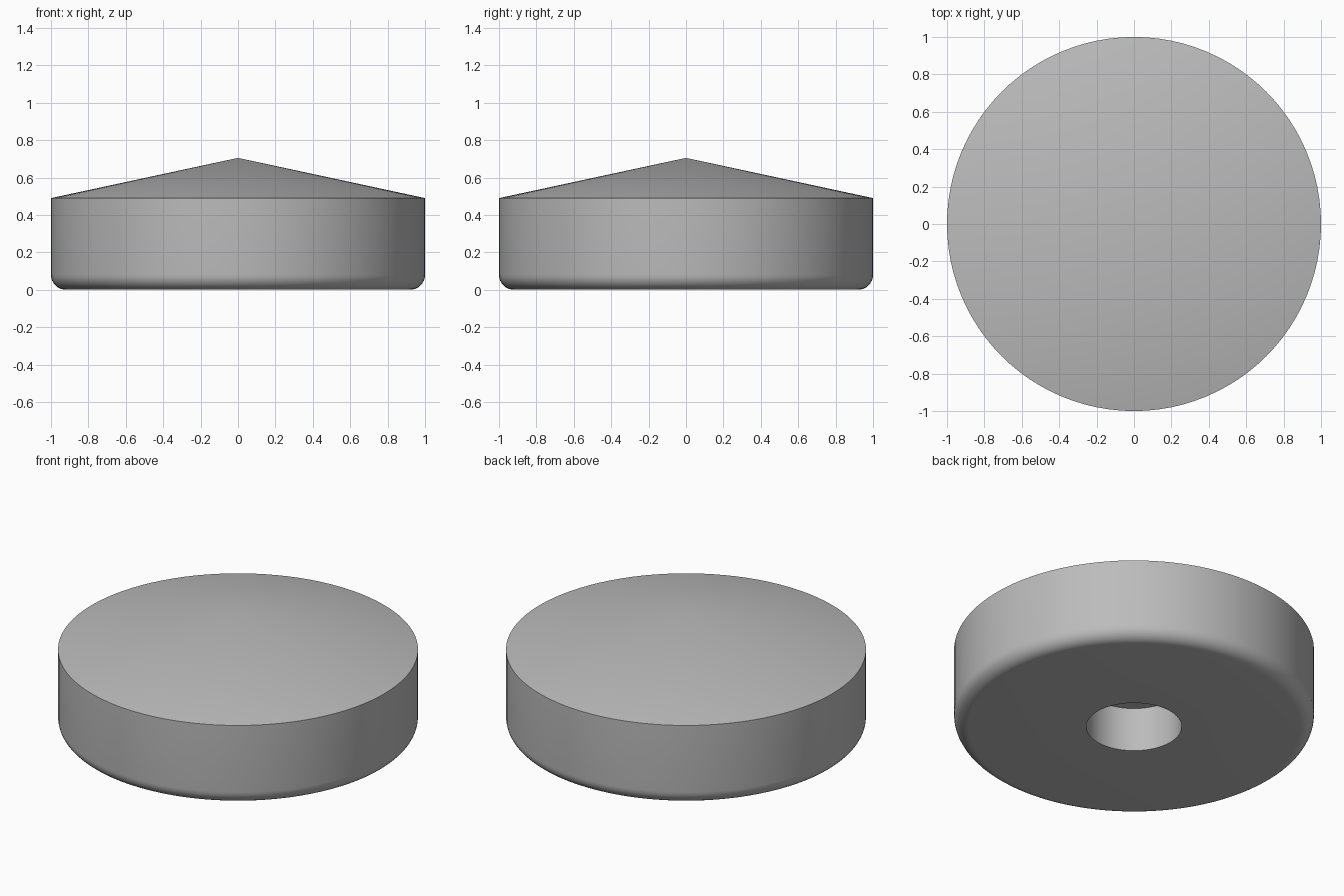
import bpy, bmesh, math

SEGMENTS = 96
RADIUS, RIM_Z, APEX_Z = 1.0, 0.49, 0.705
FILLET, HOLE_RADIUS, HOLE_DEPTH = 0.08, 0.265, 0.27
FILLET_STEPS = 8

cube = bpy.data.objects.get("Cube")
if cube:
    bpy.data.objects.remove(cube, do_unlink=True)

# Plain grey finish
grey = bpy.data.materials.new("plain grey")
grey.use_nodes = True
colour = (0.5, 0.5, 0.5, 1)
grey.diffuse_color = colour
grey.node_tree.nodes["Principled BSDF"].inputs["Base Color"].default_value = colour

# Half section: blind hole, flat base, rounded lower edge, side wall, conical top
profile = [(0, HOLE_DEPTH), (HOLE_RADIUS, HOLE_DEPTH), (HOLE_RADIUS, 0)]
for i in range(FILLET_STEPS + 1):
    a = math.pi / 2 * i / FILLET_STEPS
    profile.append((RADIUS - FILLET + FILLET * math.sin(a), FILLET - FILLET * math.cos(a)))
profile += [(RADIUS, RIM_Z), (0, APEX_Z)]

# Turn the section around the vertical axis
bm = bmesh.new()
verts = [bm.verts.new((r, 0, z)) for r, z in profile]
edges = [bm.edges.new(pair) for pair in zip(verts, verts[1:])]
bmesh.ops.spin(bm, geom=verts + edges, cent=(0, 0, 0), axis=(0, 0, 1),
               angle=math.tau, steps=SEGMENTS, use_merge=True)
bmesh.ops.remove_doubles(bm, verts=bm.verts, dist=0.0001)
bmesh.ops.recalc_face_normals(bm, faces=bm.faces)
mesh = bpy.data.meshes.new("domed_foot")
bm.to_mesh(mesh)
bm.free()
mesh.materials.append(grey)

body = bpy.data.objects.new("conical_cap", mesh)
bpy.context.collection.objects.link(body)
bpy.ops.object.select_all(action="DESELECT")
body.select_set(True)
bpy.context.view_layer.objects.active = body
bpy.ops.object.shade_smooth_by_angle(angle=math.radians(30))
